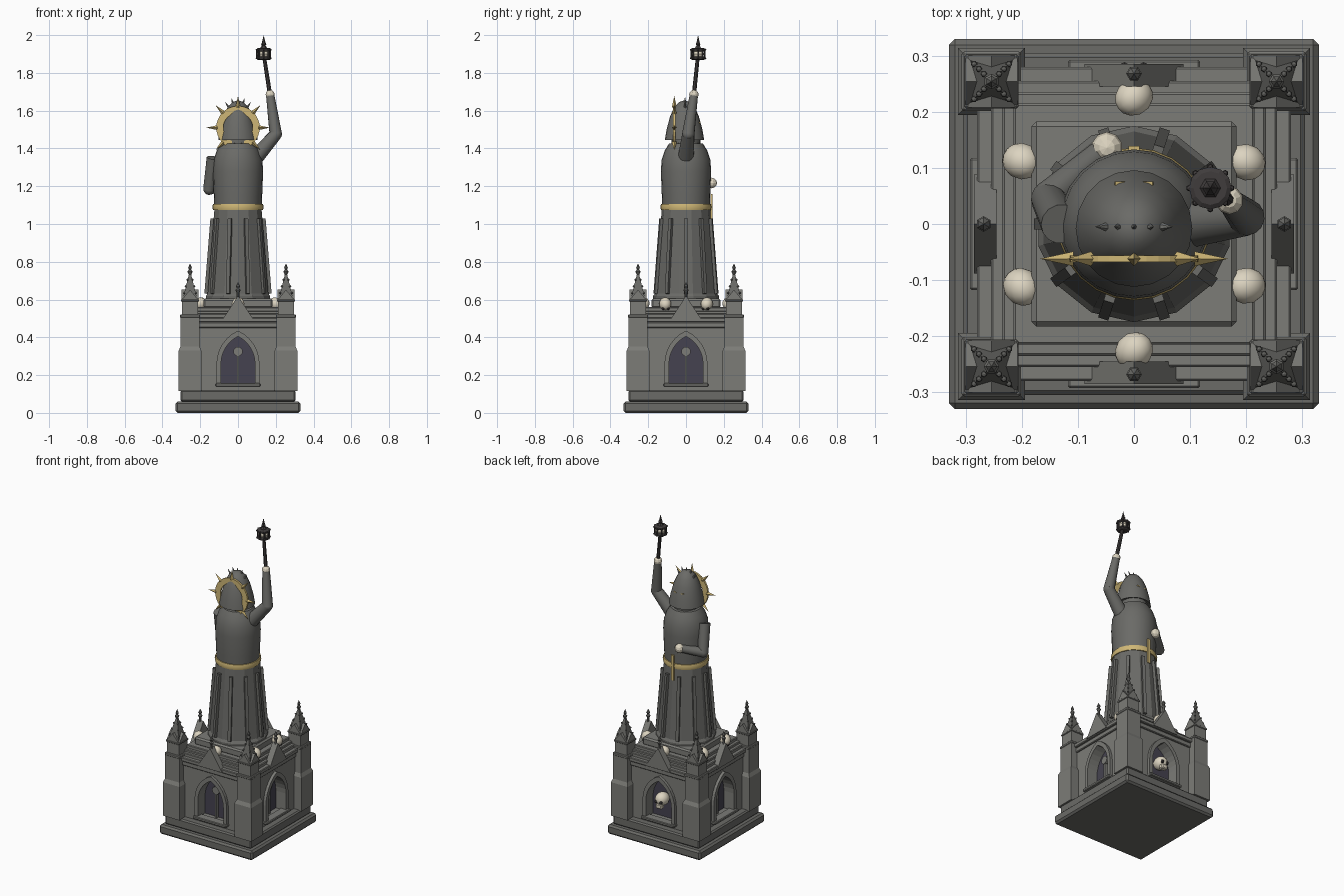
import bpy, bmesh
from math import pi, sin, cos, acos, radians
from mathutils import Vector as V, Matrix as M

if "Cube" in bpy.data.objects:
    bpy.data.objects.remove(bpy.data.objects["Cube"])

def material(name, c):
    m = bpy.data.materials.new(name)
    m.diffuse_color = (*c, 1)
    m.use_nodes = True
    m.node_tree.nodes["Principled BSDF"].inputs["Base Color"].default_value = m.diffuse_color
    return m
GOLD = material("gold", (0.62, 0.47, 0.18))
BONE = material("bone", (0.72, 0.66, 0.53))
IRON = material("iron", (0.05, 0.045, 0.045))
GLASS = material("dark_glass", (0.06, 0.055, 0.08))
STONE = material("stone", (0.2, 0.2, 0.185))
DARK = material("dark_stone", (0.145, 0.145, 0.135))
I = M.Identity(4)

def finish(name, bm, mat=None, mx=I, smooth=False):
    bmesh.ops.transform(bm, matrix=mx, verts=bm.verts)
    bmesh.ops.recalc_face_normals(bm, faces=bm.faces)
    me = bpy.data.meshes.new(name)
    bm.to_mesh(me)
    bm.free()
    o = bpy.data.objects.new(name, me)
    bpy.context.collection.objects.link(o)
    me.materials.append(mat or STONE)
    if smooth:
        bpy.ops.object.select_all(action='DESELECT')
        o.select_set(True)
        bpy.context.view_layer.objects.active = o
        bpy.ops.object.shade_smooth_by_angle(angle=radians(40))
    return o

def box(name, c, s, mat=None, bev=0, mx=I):
    bm = bmesh.new()
    bmesh.ops.create_cube(bm, size=1, matrix=M.Translation(c) @ M.Diagonal((*s, 1)))
    if bev:
        bmesh.ops.bevel(bm, geom=bm.edges[:], offset=bev, segments=1, affect='EDGES')
    return finish(name, bm, mat, mx)

def lathe(name, prof, n, mat=None, mx=I, turn=0.0, smooth=False, closed=False):
    """Revolve (radius, z) points around z with n sides."""
    bm = bmesh.new()
    rings = [[bm.verts.new((r * cos(turn + 2*pi*i/n), r * sin(turn + 2*pi*i/n), z)) for i in range(n)]
             for r, z in prof]
    pairs = list(zip(rings, rings[1:])) + ([(rings[-1], rings[0])] if closed else [])
    for a, b in pairs:
        for i in range(n):
            bm.faces.new((a[i], a[(i+1) % n], b[(i+1) % n], b[i]))
    if not closed:
        bm.faces.new(rings[0])
        bm.faces.new(rings[-1])
    bmesh.ops.remove_doubles(bm, verts=bm.verts, dist=1e-5)
    return finish(name, bm, mat, mx, smooth)

def rod(name, a, b, r1, r2, n=8, mat=None, smooth=False):
    d = V(b) - V(a)
    mx = M.Translation(a) @ d.to_track_quat('Z', 'Y').to_matrix().to_4x4()
    return lathe(name, [(r1, 0), (max(r2, 1e-6), d.length)], n, mat, mx, smooth=smooth)

def ball(name, c, r, mat=None, n=10, mx=I, s=(1, 1, 1), smooth=False):
    bm = bmesh.new()
    bmesh.ops.create_uvsphere(bm, u_segments=n, v_segments=max(4, n*2//3), radius=r,
                              matrix=M.Translation(c) @ M.Diagonal((*s, 1)))
    return finish(name, bm, mat, mx, smooth)

def prism(name, pts, y0, y1, mat=None, mx=I):
    bm = bmesh.new()
    a, b = [[bm.verts.new((x, y, z)) for x, z in pts] for y in (y0, y1)]
    bm.faces.new(a)
    bm.faces.new(b)
    for i in range(len(pts)):
        j = (i + 1) % len(pts)
        bm.faces.new((a[i], a[j], b[j], b[i]))
    return finish(name, bm, mat, mx)

def arch(w, z0, zs, h, n=6):
    R = (h*h + w*w) / (2*w)
    t = acos((R - w) / R)
    right = [(R*cos(t*i/n) - (R - w), zs + R*sin(t*i/n)) for i in range(n + 1)]
    return [(w, z0)] + right + [(-x, z) for x, z in right[-2::-1]] + [(-w, z0)]

def frame(name, outer, inner, y0, y1, mx):
    bm = bmesh.new()
    L = [[bm.verts.new((x, y, z)) for x, z in p] for p, y in
         ((outer, y0), (inner, y0), (inner, y1), (outer, y1))]
    for k in range(4):
        a, b = L[k], L[(k + 1) % 4]
        for i in range(len(outer) - 1):
            bm.faces.new((a[i], a[i+1], b[i+1], b[i]))
    bm.faces.new([l[0] for l in L])
    bm.faces.new([l[-1] for l in L])
    return finish(name, bm, None, mx)

def skull(name, mx, r):
    ball(name + "_cranium", (0, 0, 0), r, BONE, 14, mx, (0.95, 1.08, 0.95), True)
    box(name + "_jaw", (0, -r*0.6, -r*0.85), (r, r*0.7, r*0.7), BONE, r*0.12, mx)
    for s in (-1, 1):
        ball(name + "_eye", (s*r*0.4, -r*0.88, -r*0.2), r*0.25, IRON, 8, mx)

# plinth steps
box("plinth_lower", (0, 0, 0.03), (0.66, 0.66, 0.06), DARK, 0.011)
box("plinth_upper", (0, 0, 0.09), (0.61, 0.61, 0.06), DARK, 0.008)

# chapel body with four arched niches cut out
body = box("chapel_body", (0, 0, 0.285), (0.52, 0.52, 0.35))
inner, outer = arch(0.09, 0.15, 0.26, 0.145), arch(0.114, 0.15, 0.26, 0.175)
for k in range(4):
    cut = prism("niche_cutter", inner, -0.4, -0.2, None, M.Rotation(k*pi/2, 4, 'Z'))
    cut.hide_render = True
    md = body.modifiers.new("niche", 'BOOLEAN')
    md.object, md.operation, md.solver = cut, 'DIFFERENCE', 'EXACT'
    bpy.context.view_layer.objects.active = body
    bpy.ops.object.modifier_apply(modifier=md.name)
    bpy.data.objects.remove(cut)

# terraces and statue pedestal
for w, z0, z1 in ((0.27, 0.45, 0.48), (0.28, 0.48, 0.505), (0.255, 0.5, 0.525),
                  (0.235, 0.52, 0.54), (0.215, 0.535, 0.56)):
    box("terrace", (0, 0, (z0 + z1)/2), (2*w, 2*w, z1 - z0), bev=0.004)
box("statue_pedestal", (0, 0, 0.58), (0.366, 0.366, 0.05), bev=0.009)

for k in range(4):
    R = M.Rotation(k*pi/2, 4, 'Z')
    # window on each side
    frame("arch_frame", outer, inner, -0.278, -0.25, R)
    prism("niche_back", inner, -0.206, -0.195, GLASS, R)
    box("window_sill", (0, -0.265, 0.148), (0.236, 0.055, 0.018), None, 0.004, R)
    if k == 2:
        skull("niche_skull", R @ M.Translation((0, -0.24, 0.28)), 0.043)
    else:
        box("mullion", (0, -0.215, 0.235), (0.013, 0.02, 0.17), None, 0, R)
        lathe("window_roundel", [(0.025, -0.012), (0.025, 0.012)], 12, None,
              R @ M.Translation((0, -0.215, 0.325)) @ M.Rotation(pi/2, 4, 'X'))
    # gable over window
    prism("gable", [(-0.088, 0.485), (0.088, 0.485), (0, 0.62)], -0.285, -0.245, None, R)
    lathe("gable_finial", [(0.007, 0.6), (0.007, 0.635), (0.014, 0.65), (0.006, 0.66), (0.012, 0.67), (0, 0.692)],
          6, DARK, R @ M.Translation((0, -0.268, 0)))
    # corner buttress
    T = R @ M.Translation((-0.254, -0.254, 0))
    q, d = 2**0.5, pi/4
    lathe("buttress", [(0.06*q, 0.115), (0.06*q, 0.33), (0.05*q, 0.352), (0.05*q, 0.505)], 4, None, T, d)
    box("buttress_cap", (0, 0, 0.512), (0.106, 0.106, 0.018), None, 0.004, T)
    box("pinnacle_shaft", (0, 0, 0.555), (0.086, 0.086, 0.08), None, 0, T)
    box("pinnacle_cap", (0, 0, 0.595), (0.096, 0.096, 0.012), None, 0.003, T)
    for j in range(2):
        prism("pinnacle_gablet", [(-0.044, 0.598), (0.044, 0.598), (0, 0.652)], -0.046, 0.046, None,
              T @ M.Rotation(j*pi/2, 4, 'Z'))
    lathe("spire", [(0.039*q, 0.6), (0.004*q, 0.74)], 4, DARK, T, d)
    lathe("spire_finial", [(0.006, 0.73), (0.014, 0.748), (0.006, 0.758), (0.01, 0.768), (0, 0.792)], 6, DARK, T)
    for j in range(4):
        for t in (0.25, 0.5, 0.75):
            a, r = d + j*pi/2, (0.039 - 0.035*t)*q + 0.001
            ball("crocket", (r*cos(a), r*sin(a), 0.6 + 0.14*t), 0.006, DARK, 6, T)

# loose skulls on the terrace, faces tipped down
for x, y, a in ((0, 0.226, 2.2), (0, -0.226, -0.9), (-0.2, 0.112, -1.9), (-0.2, -0.112, -2.4),
                (0.2, 0.11, 1.2), (0.2, -0.11, 1.7)):
    skull("terrace_skull", M.Translation((x, y, 0.577)) @ M.Rotation(a, 4, 'Z') @ M.Rotation(0.7, 4, 'X'), 0.034)

# robe: skirt with pleats, torso
lathe("robe_skirt", [(0.175, 0.6), (0.175, 0.618), (0.165, 0.632), (0.127, 1.09)], 14, DARK, turn=pi/14)
for k in range(10):
    R = M.Rotation(k*pi/5, 4, 'Z')
    bm = bmesh.new()
    bmesh.ops.create_cube(bm, size=1, matrix=M.Diagonal((0.024, 0.019, 0.4, 1)))
    finish("robe_pleat", bm, DARK, R @ M.Translation((0.15, 0, 0.83)) @ M.Rotation(-0.08, 4, 'Y'))
lathe("robe_torso", [(0.124, 1.07), (0.128, 1.15), (0.133, 1.28), (0.129, 1.34), (0.112, 1.39),
                     (0.09, 1.425), (0.06, 1.43)], 24, DARK, smooth=True)
lathe("gold_belt", [(0.12, 1.074), (0.132, 1.074), (0.136, 1.09), (0.132, 1.106), (0.12, 1.106)], 24, GOLD,
      smooth=True)
box("belt_tail", (0, 0.134, 1.08), (0.02, 0.01, 0.16), GOLD)

# hooded head
lathe("neck", [(0.076, 1.41), (0.076, 1.5)], 16, DARK, smooth=True)
lathe("hood", [(0.085, 1.455), (0.104, 1.445), (0.095, 1.5), (0.076, 1.57), (0.056, 1.615), (0.03, 1.645), (0, 1.655)],
      20, DARK, M.Translation((0, -0.008, 0)), smooth=True)
for s in (-1, 1):
    box("eye_slit", (0, 0, 0), (0.018, 0.012, 0.005), GOLD, 0,
        M.Translation((s*0.025, 0.07, 1.535)) @ M.Rotation(s*-0.25, 4, 'Y'))
for a in (-44, -21, 0, 21, 44):
    t = radians(a)
    rod("crown_spike", (0.06*sin(t), -0.005, 1.565 + 0.06*cos(t)),
        (0.1*sin(t), -0.005, 1.575 + 0.1*cos(t)), 0.011, 0, 6)

# spiked halo
H = M.Translation((0, -0.062, 1.51)) @ M.Rotation(pi/2, 4, 'X')
lathe("halo_ring", [(0.078, -0.006), (0.115, -0.006), (0.115, 0.006), (0.078, 0.006)], 32, GOLD, H, closed=True)
for k in range(8):
    a = k*pi/4
    u = V((cos(a), 0, sin(a)))
    c = V((0, -0.062, 1.51))
    rod("halo_spike", c + u*0.108, c + u*0.168, 0.013, 0, 4, GOLD)

# raised arm with mace
sh, el, hand, top = V((0.1, 0, 1.36)), V((0.2, 0.012, 1.475)), V((0.17, 0.042, 1.685)), V((0.136, 0.064, 1.9))
rod("raised_upper_arm", sh, el, 0.042, 0.033, 14, DARK, True)
ball("raised_elbow", el, 0.033, DARK, 14, smooth=True)
rod("raised_forearm", el, hand, 0.033, 0.022, 14, DARK, True)
ball("raised_hand", hand, 0.025, BONE, 10)
rod("mace_shaft", hand + V((0.004, -0.003, -0.03)), top, 0.012, 0.01, 8, IRON)
T = M.Translation(top)
lathe("mace_core", [(0.026, -0.02), (0.033, 0), (0.026, 0.02)], 10, BONE, T)
for z in (-0.022, 0.022):
    lathe("mace_disc", [(0.03, z - 0.01), (0.038, z - 0.005), (0.038, z + 0.005), (0.03, z + 0.01)], 12, IRON, T)
for k in range(8):
    a = k*pi/4
    x, y = 0.035*cos(a), 0.035*sin(a)
    rod("mace_bar", top + V((x, y, -0.025)), top + V((x, y, 0.025)), 0.005, 0.005, 6, IRON)
    for z in (-0.022, 0.022):
        ball("mace_stud", (x*1.07, y*1.07, z), 0.006, IRON, 6, T)
lathe("mace_tip", [(0.02, 0.03), (0.01, 0.045), (0.014, 0.052), (0.01, 0.06), (0, 0.1)], 6, IRON, T)

# lowered arm
sh, el, hand = V((-0.13, 0.0, 1.35)), V((-0.153, 0.045, 1.185)), V((-0.048, 0.136, 1.217))
rod("lowered_upper_arm", sh, el, 0.036, 0.031, 14, DARK, True)
ball("lowered_elbow", el, 0.031, DARK, 14, smooth=True)
rod("lowered_forearm", el, hand, 0.031, 0.022, 14, DARK, True)
ball("lowered_hand", hand, 0.028, BONE, 10)
